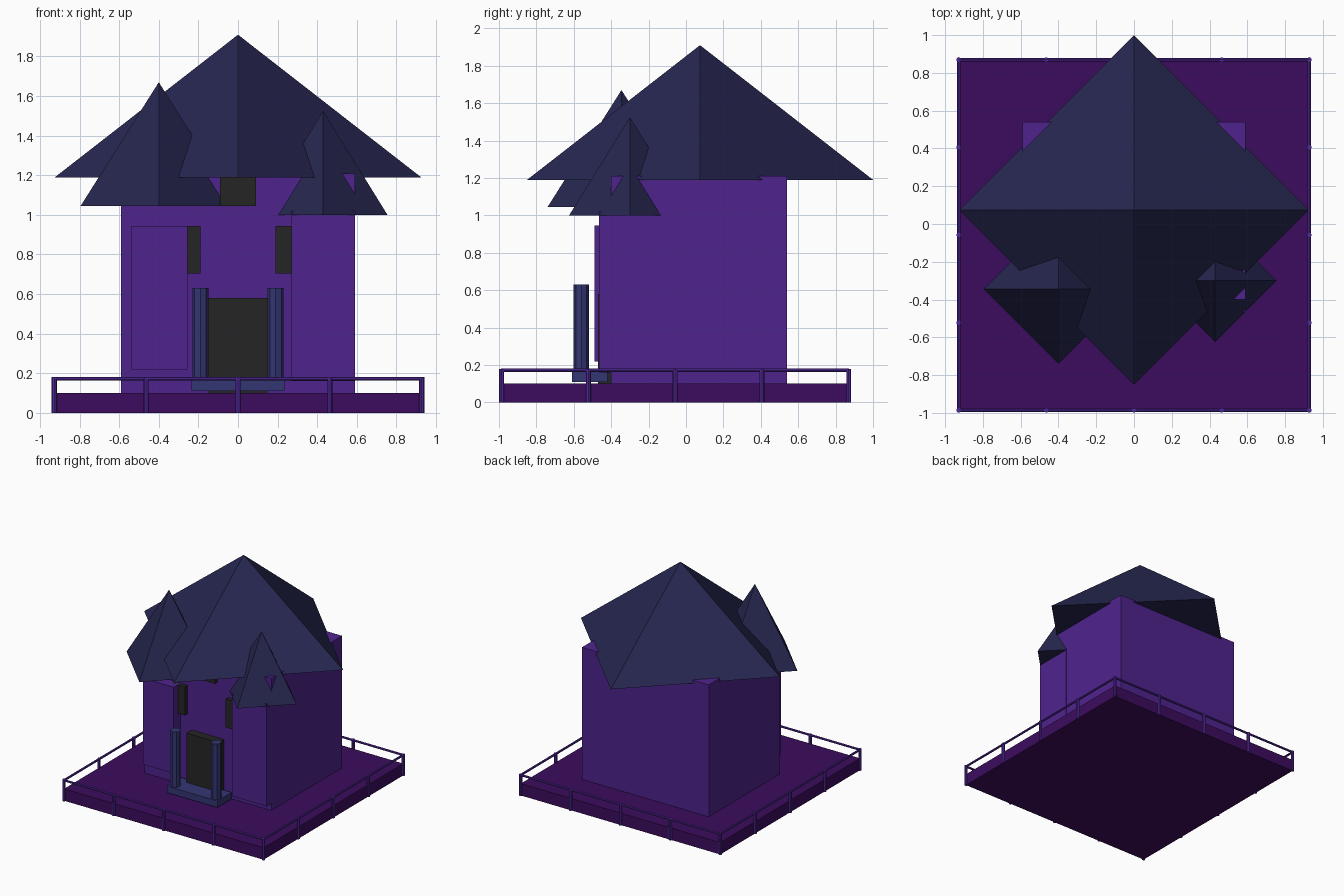
import bpy, bmesh, math
from mathutils import Vector

if "Cube" in bpy.data.objects:
    bpy.data.objects.remove(bpy.data.objects["Cube"])


def material(name, hexcode):
    """Flat colour from an sRGB hex value, stored as linear."""
    def lin(c):
        c /= 255
        return c / 12.92 if c <= 0.04045 else ((c + 0.055) / 1.055) ** 2.4
    m = bpy.data.materials.new(name)
    rgb = [lin((hexcode >> s) & 255) for s in (16, 8, 0)]
    m.diffuse_color = (*rgb, 1)
    m.use_nodes = True
    m.node_tree.nodes["Principled BSDF"].inputs["Base Color"].default_value = m.diffuse_color
    return m


WALL = material("wall purple", 0x4F238D)
GROUND = material("ground purple", 0x3C0C5E)
ROOF = material("roof navy", 0x262650)
FENCE = material("fence violet", 0x54299F)
PORCH = material("porch blue", 0x333673)
GLASS = material("dark panel", 0x252525)


def finish(name, bm, mat):
    bmesh.ops.recalc_face_normals(bm, faces=bm.faces)
    me = bpy.data.meshes.new(name)
    bm.to_mesh(me)
    bm.free()
    me.materials.append(mat)
    ob = bpy.data.objects.new(name, me)
    bpy.context.collection.objects.link(ob)
    return ob


def box(name, x, y, z, mat):
    """Box from (min, max) ranges."""
    bm = bmesh.new()
    bmesh.ops.create_cube(bm, size=1)
    for v in bm.verts:
        v.co = [r[0] + (c + 0.5) * (r[1] - r[0]) for c, r in zip(v.co, (x, y, z))]
    return finish(name, bm, mat)


def pyramid(name, x, y, half_diagonal, z0, z1, mat):
    """Four-sided roof with its corners on the x and y axes."""
    bm = bmesh.new()
    base = [bm.verts.new((x + half_diagonal * dx, y + half_diagonal * dy, z0))
            for dx, dy in ((1, 0), (0, 1), (-1, 0), (0, -1))]
    tip = bm.verts.new((x, y, z1))
    bm.faces.new(base)
    for i in range(4):
        bm.faces.new((base[i], base[(i + 1) % 4], tip))
    return finish(name, bm, mat)


def rod(name, a, b, radius, mat, sides=8):
    """Round bar between two points."""
    a, b = Vector(a), Vector(b)
    bm = bmesh.new()
    bmesh.ops.create_cone(bm, cap_ends=True, segments=sides, radius1=radius,
                          radius2=radius, depth=(b - a).length)
    turn = (b - a).to_track_quat('Z', 'Y')
    for v in bm.verts:
        v.co = turn @ v.co + (a + b) / 2
    return finish(name, bm, mat)


# Ground slab
HALF, CY = 0.928, -0.058
box("ground_slab", (-HALF, HALF), (CY - HALF, CY + HALF), (0, 0.10), GROUND)

# Fence: four posts and one rail per side
corners = [(-HALF, CY - HALF), (HALF, CY - HALF), (HALF, CY + HALF), (-HALF, CY + HALF)]
for side in range(4):
    (ax, ay), (bx, by) = corners[side], corners[(side + 1) % 4]
    rod(f"fence_rail_{side}", (ax, ay, 0.172), (bx, by, 0.172), 0.009, FENCE)
    for i in range(4):
        t = i / 4
        px, py = ax + (bx - ax) * t, ay + (by - ay) * t
        rod(f"fence_post_{side}_{i}", (px, py, 0), (px, py, 0.18), 0.013, FENCE)

# House body and the two front bays
box("house_body", (-0.59, 0.59), (-0.40, 0.54), (0.10, 1.21), WALL)
box("right_bay", (0.27, 0.592), (-0.465, -0.14), (0.16, 1.02), WALL)
box("left_bay", (-0.54, -0.255), (-0.49, -0.20), (0.22, 0.945), WALL)

# Roofs
pyramid("main_roof", 0, 0.075, 0.925, 1.19, 1.91, ROOF)
pyramid("left_roof", -0.40, -0.345, 0.395, 1.045, 1.67, ROOF)
pyramid("right_roof", 0.43, -0.30, 0.325, 1.0, 1.525, ROOF)

# Door and windows
box("door", (-0.15, 0.15), (-0.47, -0.38), (0.10, 0.58), GLASS)
box("upper_window", (-0.09, 0.09), (-0.435, -0.38), (1.045, 1.23), GLASS)
for name, s in (("left_window", -1), ("right_window", 1)):
    box(name, sorted((0.19 * s, 0.31 * s)), (-0.435, -0.38), (0.705, 0.945), GLASS)

# Porch step and columns
box("porch_step", (-0.235, 0.235), (-0.61, -0.42), (0.11, 0.165), PORCH)
for name, x in (("left_column", -0.19), ("right_column", 0.19)):
    rod(name, (x, -0.56, 0.16), (x, -0.56, 0.63), 0.041, PORCH)
